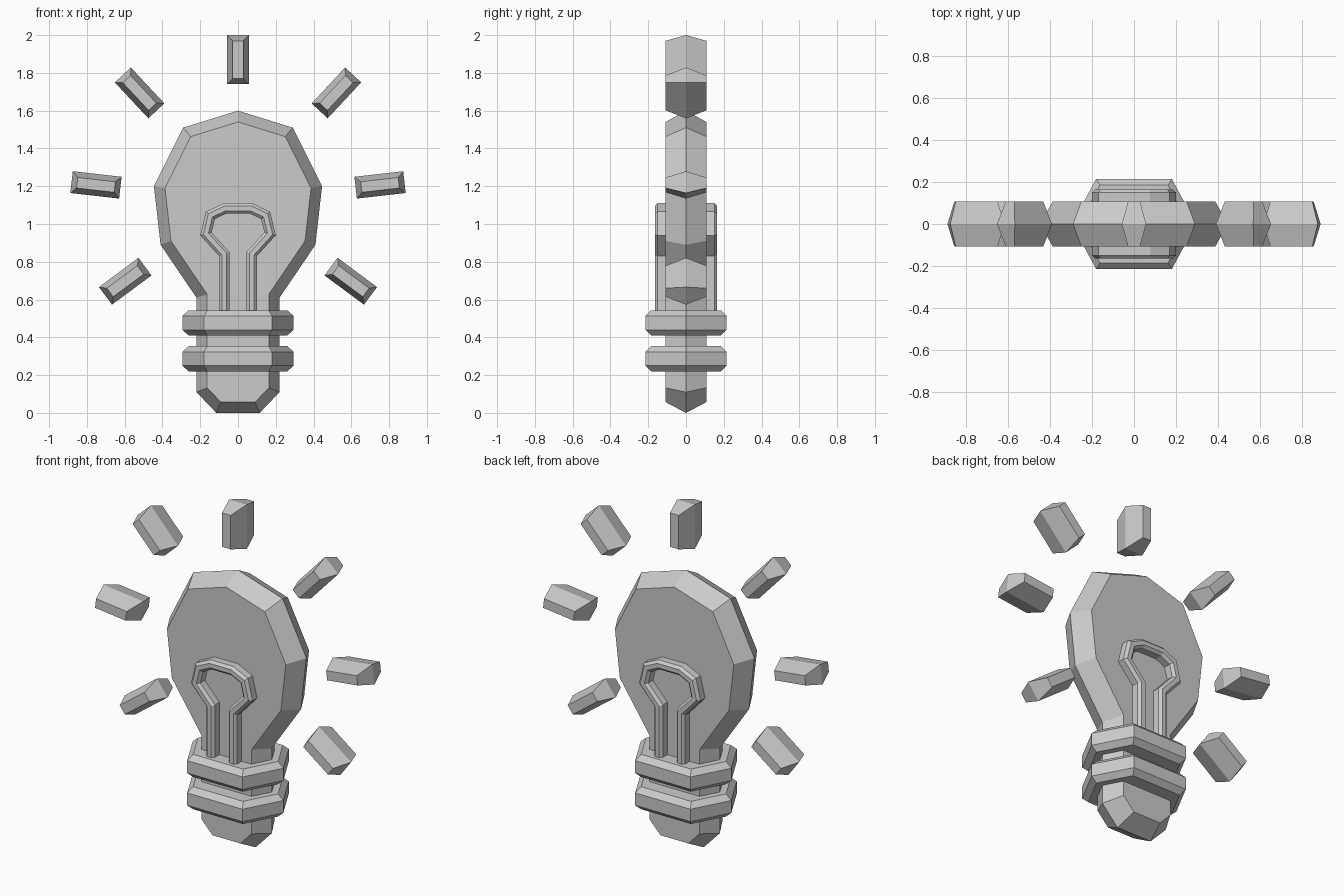
import bpy, bmesh, math
from mathutils import Vector

if "Cube" in bpy.data.objects:
    bpy.data.objects.remove(bpy.data.objects["Cube"])


def offset(pts, d, closed=True):
    """Shift a 2D path to its left by d with mitred corners."""
    pts = [Vector(p) for p in pts]
    n, out = len(pts), []
    for i, p in enumerate(pts):
        normals = []
        for a, b in ((i - 1, i), (i, i + 1)):
            if closed or (a >= 0 and b < n):
                e = (pts[b % n] - pts[a % n]).normalized()
                normals.append(Vector((-e.y, e.x)))
        m = (normals[0] + normals[-1]).normalized()
        out.append(p + m * (d / m.dot(normals[0])))
    return out


def mirrored(half):
    """Close a right-hand half path with its mirror image across x = 0."""
    return half + [(-x, z) for x, z in reversed(half) if abs(x) > 1e-6]


def loft(name, outline, layers, axis='Y'):
    """Stack inset copies of an outline along an axis: layers = (depth, inset)."""
    bm = bmesh.new()
    rings = []
    for depth, inset in layers:
        pts = offset(outline, inset)
        rings.append([bm.verts.new((p.x, depth, p.y) if axis == 'Y' else (p.x, p.y, depth))
                      for p in pts])
    n = len(outline)
    for lo, hi in zip(rings, rings[1:]):
        for i in range(n):
            j = (i + 1) % n
            bm.faces.new((lo[i], lo[j], hi[j], hi[i]))
    bm.faces.new(rings[0])
    bm.faces.new(rings[-1])
    bmesh.ops.recalc_face_normals(bm, faces=bm.faces)
    mesh = bpy.data.meshes.new(name)
    bm.to_mesh(mesh)
    bm.free()
    obj = bpy.data.objects.new(name, mesh)
    bpy.context.collection.objects.link(obj)
    return obj


def ridged(inset):
    return [(-0.108, inset), (0, 0), (0.108, inset)]


# Bulb glass, neck and tip in one ridged plate
bulb = mirrored([(0.115, 0), (0.22, 0.11), (0.22, 0.61), (0.41, 0.89),
                 (0.445, 1.2), (0.29, 1.51), (0, 1.6)])
loft("bulb_body", bulb, ridged(0.057))

# Filament loop, standing proud of both faces
outer = mirrored([(0.1, 0.5), (0.1, 0.83), (0.2, 0.94), (0.17, 1.065), (0.075, 1.11)])
inner = offset(outer, 0.055, closed=False)
loft("filament", outer + inner[::-1],
     [(-0.165, 0.015), (-0.15, 0), (0.15, 0), (0.165, 0.015)])

# Hexagonal screw rings
hexagon = [(0.295, 0), (0.18, 0.215), (-0.18, 0.215),
           (-0.295, 0), (-0.18, -0.215), (0.18, -0.215)]
for name, z in (("lower_ring", 0.22), ("upper_ring", 0.41)):
    loft(name, hexagon, [(z, 0.03), (z + 0.03, 0), (z + 0.103, 0), (z + 0.133, 0.03)], 'Z')

# Light rays: centre x, centre z, direction angle
rays = [(0, 1.87, 90)]
for x, z, a in ((0.521, 1.694, 47), (0.752, 1.207, 6.5), (0.597, 0.697, -36.5)):
    rays += [(x, z, a), (-x, z, 180 - a)]
bar = [(-0.13, -0.058), (0.13, -0.058), (0.13, 0.058), (-0.13, 0.058)]
for i, (x, z, a) in enumerate(rays):
    ray = loft(f"light_ray_{i + 1}", bar, ridged(0.03))
    ray.location = (x, 0, z)
    ray.rotation_euler.y = -math.radians(a)
